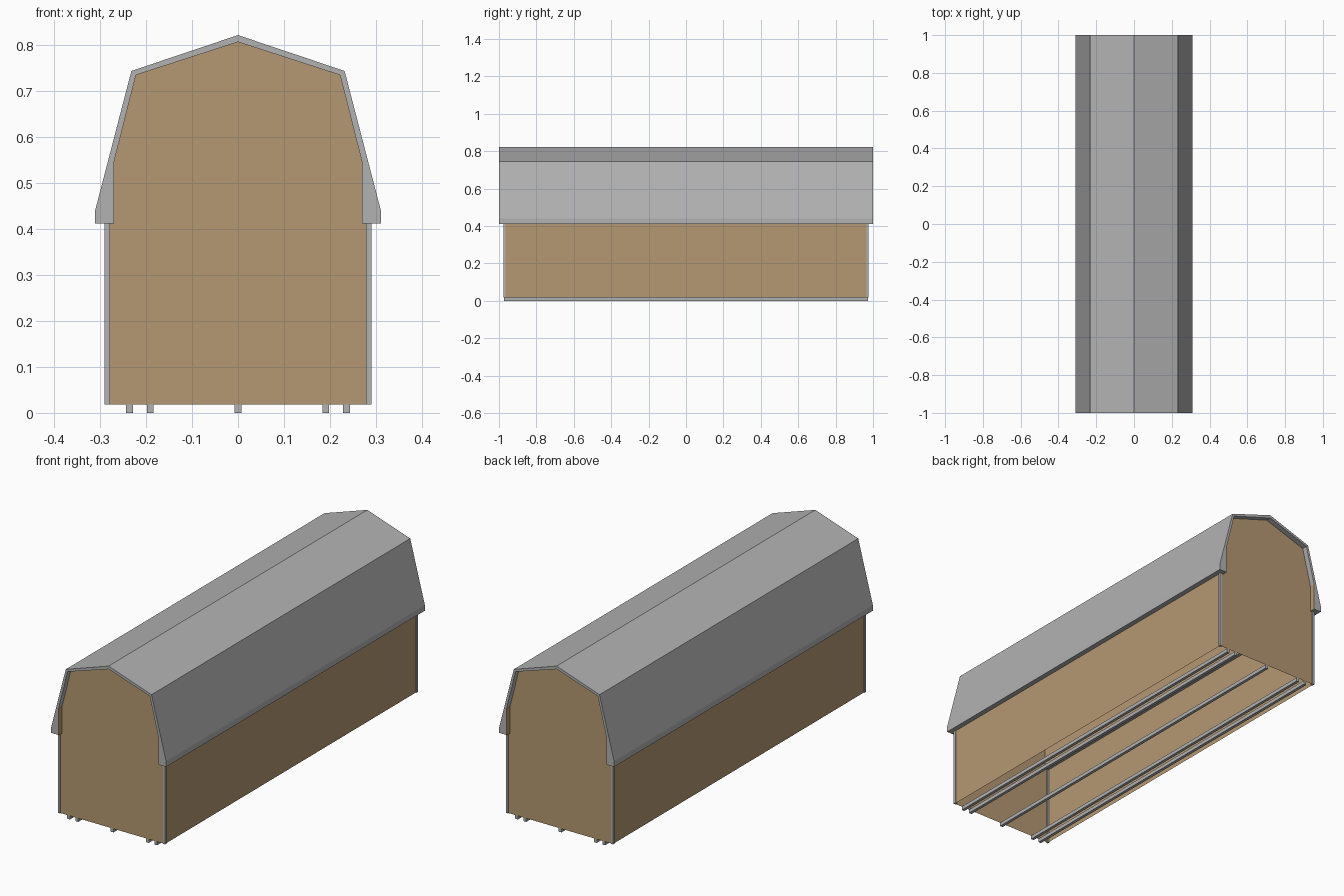
import bpy, bmesh

if "Cube" in bpy.data.objects:
    bpy.data.objects.remove(bpy.data.objects["Cube"])


def material(name, rgb):
    m = bpy.data.materials.new(name)
    m.diffuse_color = (*rgb, 1)
    m.use_nodes = True
    m.node_tree.nodes["Principled BSDF"].inputs["Base Color"].default_value = m.diffuse_color
    return m


TAN = material("tan_siding", (0.462, 0.314, 0.168))
GREY = material("grey_trim", (0.445, 0.445, 0.445))


def finish(name, bm, *mats):
    mesh = bpy.data.meshes.new(name)
    bm.to_mesh(mesh)
    bm.free()
    for m in mats:
        mesh.materials.append(m)
    ob = bpy.data.objects.new(name, mesh)
    bpy.context.collection.objects.link(ob)
    return ob


def box(name, x, y, z, mat):
    """Box from (min, max) ranges on each axis."""
    bm = bmesh.new()
    bmesh.ops.create_cube(bm, size=1)
    for v in bm.verts:
        for i, (lo, hi) in enumerate((x, y, z)):
            v.co[i] = hi if v.co[i] > 0 else lo
    return finish(name, bm, mat)


def mirrored(half):
    """Complete a right-half profile that runs from the centre line outward."""
    return [(-x, z) for x, z in reversed(half) if x > 0] + half


ROOF_END, WALL_END, WALL_X = 1.0, 0.973, 0.286
BASE, EAVE = 0.018, 0.412
outer = mirrored([(0, 0.822), (0.232, 0.744), (0.311, 0.44), (0.311, EAVE)])
inner = mirrored([(0, 0.807), (0.222, 0.735), (0.27, 0.545), (0.27, EAVE)])

# Gambrel roof: hollow profile extruded along y, boxed eaves
bm = bmesh.new()
loop = outer + inner[::-1]
rings = [[bm.verts.new((x, y, z)) for x, z in loop] for y in (-ROOF_END, ROOF_END)]
n = len(loop)
for i in range(n):
    j = (i + 1) % n
    bm.faces.new((rings[0][i], rings[0][j], rings[1][j], rings[1][i]))
for ring in rings:
    for i in range(len(outer) - 1):
        bm.faces.new((ring[i], ring[i + 1], ring[n - 2 - i], ring[n - 1 - i]))
bmesh.ops.recalc_face_normals(bm, faces=bm.faces)
# inner upright faces of the eaves carry the siding colour
for f in bm.faces:
    if abs(f.normal.x) > 0.99 and abs(f.calc_center_median().x) < 0.28:
        f.material_index = 1
finish("roof", bm, GREY, TAN)

# End walls, thin sheets that fill the roof profile
gable = inner + [(WALL_X, EAVE), (WALL_X, BASE), (-WALL_X, BASE), (-WALL_X, EAVE)]
for name, s in (("front_wall", -1), ("back_wall", 1)):
    bm = bmesh.new()
    f = bm.faces.new([bm.verts.new((x, s * WALL_END, z)) for x, z in gable])
    f.normal_update()
    if f.normal.y * s < 0:
        f.normal_flip()
    finish(name, bm, TAN)

# Side walls, thin sheets; the underside stays open
for name, s in (("left_wall", -1), ("right_wall", 1)):
    bm = bmesh.new()
    pts = [(-WALL_END, BASE), (WALL_END, BASE), (WALL_END, EAVE), (-WALL_END, EAVE)]
    bm.faces.new([bm.verts.new((s * WALL_X, s * y, z)) for y, z in pts])
    finish(name, bm, TAN)

# Corner trim posts
for sx in (-1, 1):
    for sy in (-1, 1):
        name = ("back" if sy > 0 else "front") + ("_right" if sx > 0 else "_left")
        box(name + "_corner_trim", sorted((sx * 0.278, sx * 0.29)),
            sorted((sy * 0.965, sy * 0.977)), (BASE, EAVE), GREY)

# Floor skids
for i, x in enumerate((-0.236, -0.191, 0, 0.191, 0.236)):
    box(f"skid_{i + 1}", (x - 0.0075, x + 0.0075), (-WALL_END, WALL_END), (0, BASE), GREY)
